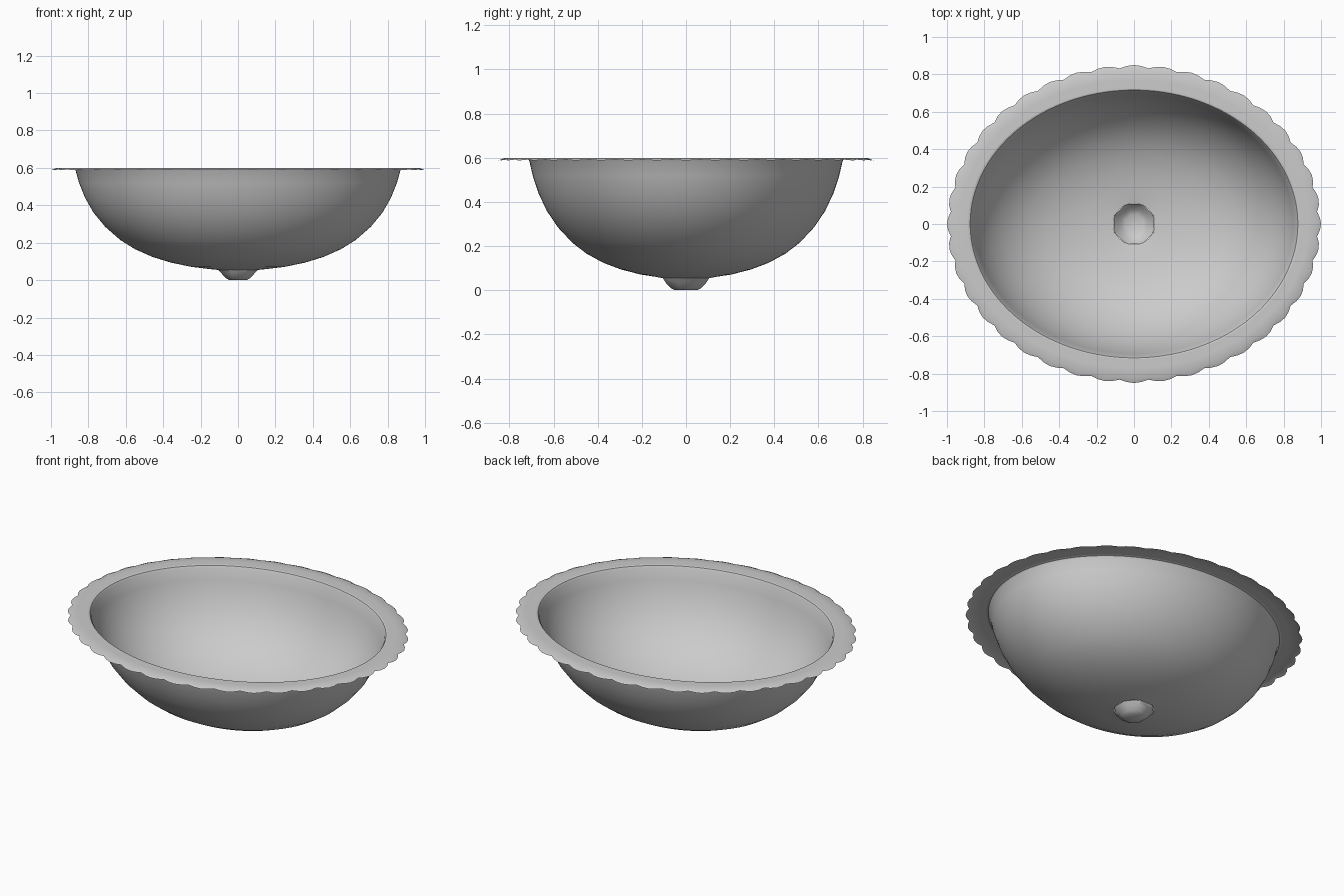
import bpy, bmesh, math

if "Cube" in bpy.data.objects:
    bpy.data.objects.remove(bpy.data.objects["Cube"])

SEG = 160
WAVES = 40


def loft(name, rings, seg, cap=False, wave=None):
    """Loft elliptical rings (rx, ry, z) from outside to inside."""
    bm = bmesh.new()
    loops = []
    for i, (rx, ry, z) in enumerate(rings):
        loop = []
        for k in range(seg):
            a = 2 * math.pi * (k + (0.5 if seg < 20 else 0)) / seg
            s, dz = wave(i, a) if wave else (1, 0)
            loop.append(bm.verts.new((rx * s * math.cos(a), ry * s * math.sin(a), z + dz)))
        loops.append(loop)
    for o, n in zip(loops, loops[1:]):
        for k in range(seg):
            j = (k + 1) % seg
            bm.faces.new((o[k], o[j], n[j], n[k]))
    if cap:
        bm.faces.new(loops[-1])
    me = bpy.data.meshes.new(name)
    bm.to_mesh(me)
    bm.free()
    ob = bpy.data.objects.new(name, me)
    bpy.context.collection.objects.link(ob)
    bpy.context.view_layer.objects.active = ob
    ob.select_set(True)
    bpy.ops.object.shade_smooth_by_angle(angle=math.radians(35))
    ob.select_set(False)
    return ob


# Flat rim with a thin, scalloped, slightly drooping edge
def scallop(i, a):
    if i > 0:
        return 1, 0
    c = abs(math.cos(WAVES * a / 2))
    return 0.982 + 0.018 * c, -0.004 * c


loft("rim", [(1.0, 0.85, 0.592), (0.972, 0.822, 0.599),
             (0.93, 0.77, 0.6), (0.887, 0.722, 0.6)], SEG, wave=scallop)

# Rounded lip and deep oval bowl
profile = [(0.887, 0.6), (0.876, 0.597), (0.868, 0.585), (0.85, 0.52),
           (0.818, 0.44), (0.772, 0.36), (0.71, 0.285), (0.63, 0.215),
           (0.55, 0.165), (0.46, 0.125), (0.36, 0.094), (0.25, 0.071), (0.16, 0.06)]
rings = [(r, r * 0.817, z) for r, z in profile] + [(0.11, 0.11, 0.055)]
loft("bowl", rings, SEG)

# Faceted drain sump with a flat bottom
loft("drain", [(0.115, 0.115, 0.056), (0.095, 0.1, 0.035),
               (0.072, 0.078, 0.012), (0.05, 0.055, 0.0)], 8, cap=True)
